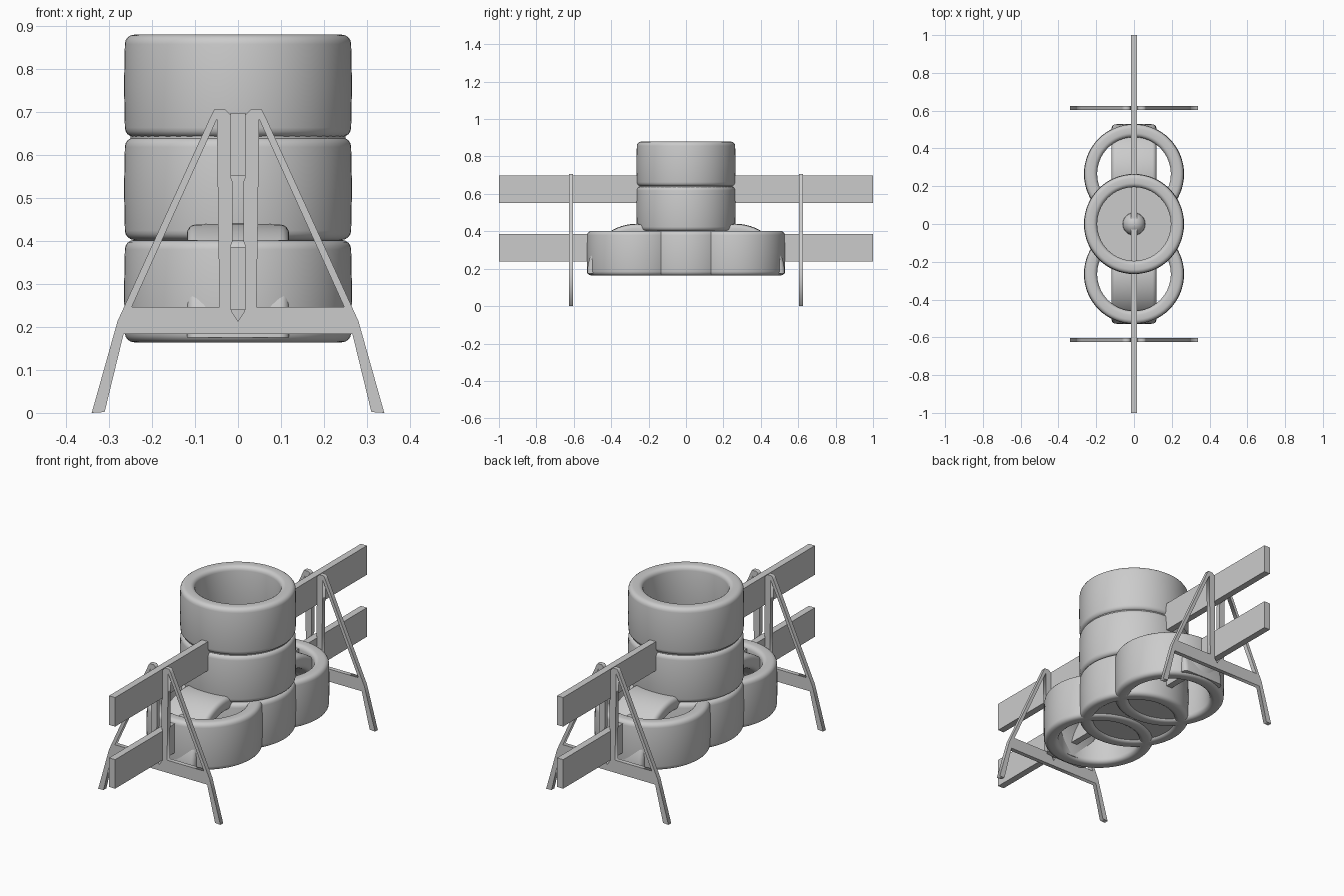
import bpy, bmesh, math

if "Cube" in bpy.data.objects:
    bpy.data.objects.remove(bpy.data.objects["Cube"])

grey = bpy.data.materials.new("plain_grey")
grey.diffuse_color = (0.6, 0.6, 0.6, 1)
grey.use_nodes = True
grey.node_tree.nodes["Principled BSDF"].inputs["Base Color"].default_value = grey.diffuse_color

R, H = 0.265, 0.238          # tyre radius and width


def finish(name, bm, smooth=True):
    bmesh.ops.recalc_face_normals(bm, faces=bm.faces)
    me = bpy.data.meshes.new(name)
    bm.to_mesh(me)
    bm.free()
    me.materials.append(grey)
    if smooth:
        me.shade_smooth()
        me.set_sharp_from_angle(angle=math.radians(40))
    ob = bpy.data.objects.new(name, me)
    bpy.context.collection.objects.link(ob)
    return ob


def tyre_profile():
    # rounded cross-section: (radius, position along the axis)
    pts = []
    corners = [(R - 0.002, H / 2, 0.022, 0), (0.195, H / 2, 0.022, 90),
               (0.195, -H / 2, 0.022, 180), (R - 0.002, -H / 2, 0.022, 270)]
    for r, h, c, a0 in corners:
        cx = r - c if r > 0.2 else r + c
        ch = h - c if h > 0 else h + c
        for k in range(5):
            a = math.radians(a0 + 22.5 * k)
            pts.append((cx + c * math.cos(a), ch + c * math.sin(a)))
    pts.append((R, 0))       # slight bulge of the tread
    return pts


def tyre(name, loc, half=False):
    bm = bmesh.new()
    n = 32 if half else 64
    rings = []
    for i in range(n + 1 if half else n):
        a = (math.pi if half else 2 * math.pi) * i / n
        c, s = math.cos(a), math.sin(a)
        rings.append([bm.verts.new((h, r * c, r * s) if half else (r * c, r * s, h))
                      for r, h in tyre_profile()])
    m = len(rings[0])
    for i in range(n):
        p, q = rings[i], rings[(i + 1) % len(rings)]
        for j in range(m):
            k = (j + 1) % m
            bm.faces.new((p[j], p[k], q[k], q[j]))
    if half:
        bm.faces.new(rings[0])
        bm.faces.new(rings[-1])
    finish(name, bm).location = loc


def disc(name, r1, r2, depth, z):
    bm = bmesh.new()
    bmesh.ops.create_cone(bm, cap_ends=True, segments=48, radius1=r1, radius2=r2, depth=depth)
    finish(name, bm).location = (0, 0, z)


# tyre stack, side tyres and upright half tyres
for i, z in enumerate((0.283, 0.521, 0.760)):
    tyre(f"stacked_tyre_{i}", (0, 0, z))
for side in (-1, 1):
    tyre("side_tyre", (0, side * R, 0.283))
    tyre("half_tyre", (0, side * R, 0.175), half=True)

# floors inside the stack, with a small dome in the middle
disc("stack_floor", 0.25, 0.25, 0.02, 0.635)
disc("base_floor", 0.205, 0.205, 0.02, 0.185)
bm = bmesh.new()
bmesh.ops.create_uvsphere(bm, u_segments=24, v_segments=12, radius=0.06)
finish("centre_dome", bm).location = (0, 0, 0.645)

# long planks
for z in (0.312, 0.624):
    bm = bmesh.new()
    bmesh.ops.create_cube(bm, size=1)
    bmesh.ops.scale(bm, vec=(0.034, 2, 0.146), verts=bm.verts)
    finish("plank", bm, False).location = (0, 0, z)

# end frames: mirrored outline with a triangular opening on each side
half = [(0.015, 0.238), (0.017, 0.39), (0.013, 0.40), (0.013, 0.54),
        (0.017, 0.55), (0.018, 0.695), (0.030, 0.708), (0.055, 0.708),
        (0.063, 0.692), (0.28, 0.215), (0.34, 0.002), (0.31, 0.004), (0.266, 0.185)]
outline = [(0, 0.215)] + half + [(-x, z) for x, z in reversed(half)]
hole = [(0.049, 0.685), (0.247, 0.248), (0.043, 0.248), (0.046, 0.44)]
for side in (-1, 1):
    cu = bpy.data.curves.new("end_frame", 'CURVE')
    cu.dimensions, cu.fill_mode, cu.extrude = '2D', 'BOTH', 0.011
    for loop in (outline, hole, [(-x, z) for x, z in hole]):
        sp = cu.splines.new('POLY')
        sp.points.add(len(loop) - 1)
        for p, (x, z) in zip(sp.points, loop):
            p.co = (x, z, 0, 1)
        sp.use_cyclic_u = True
    cu.materials.append(grey)
    ob = bpy.data.objects.new("end_frame", cu)
    bpy.context.collection.objects.link(ob)
    ob.rotation_euler = (math.pi / 2, 0, 0)
    ob.location = (0, side * 0.614, -0.002)
    bpy.ops.object.select_all(action='DESELECT')
    ob.select_set(True)
    bpy.context.view_layer.objects.active = ob
    bpy.ops.object.convert(target='MESH')
